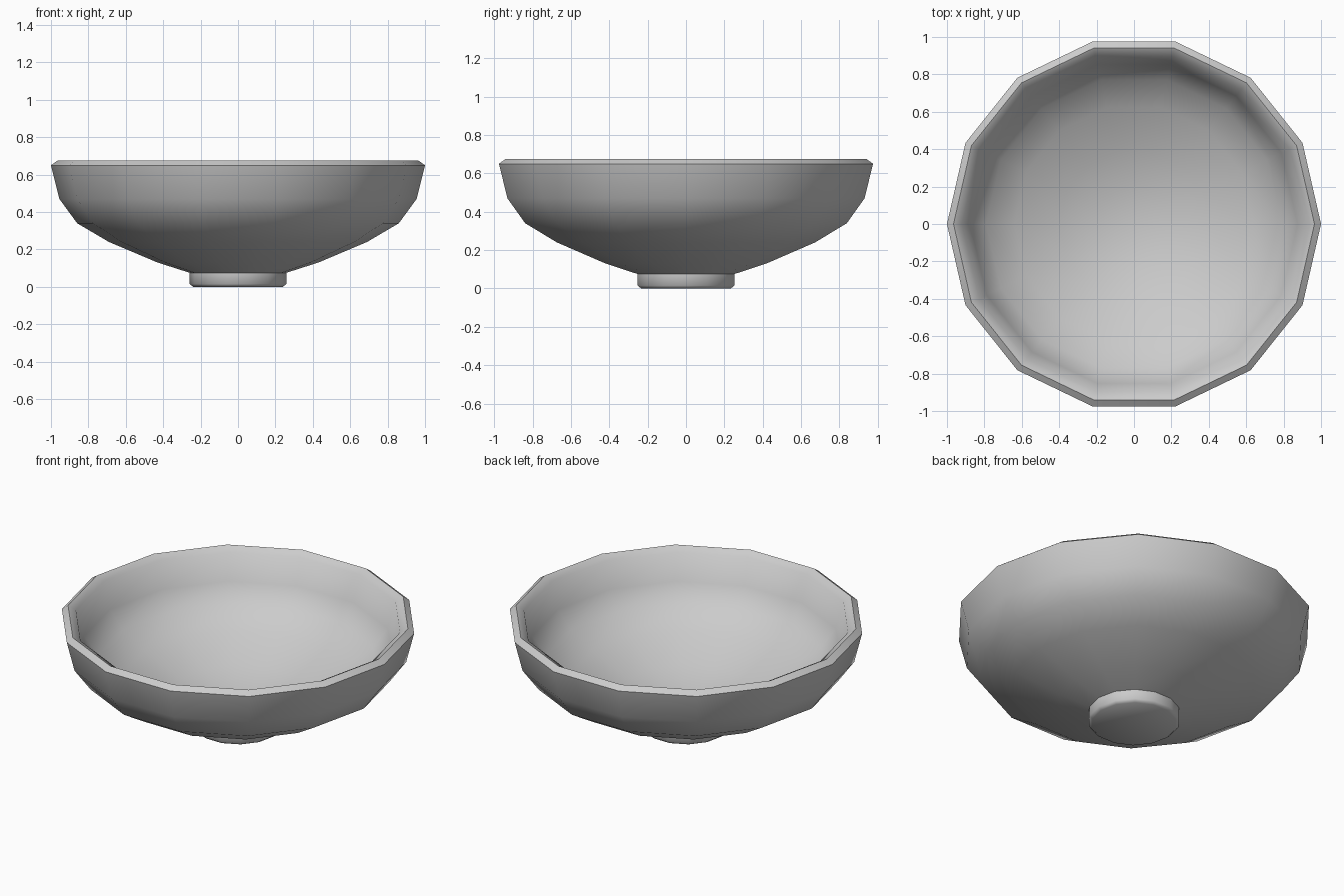
import bpy, bmesh, math

if "Cube" in bpy.data.objects:
    bpy.data.objects.remove(bpy.data.objects["Cube"])

SIDES = 14

def lathe(name, profile):
    """Revolve (radius, z) points about z; radius 0 becomes a single pole."""
    bm = bmesh.new()
    rings = []
    for r, z in profile:
        if r == 0:
            rings.append([bm.verts.new((0, 0, z))] * SIDES)
        else:
            rings.append([bm.verts.new((r * math.cos(2 * math.pi * i / SIDES),
                                        r * math.sin(2 * math.pi * i / SIDES), z))
                          for i in range(SIDES)])
    for a, b in zip(rings, rings[1:]):
        for i in range(SIDES):
            j = (i + 1) % SIDES
            bm.faces.new(list(dict.fromkeys((a[i], a[j], b[j], b[i]))))
    bmesh.ops.recalc_face_normals(bm, faces=bm.faces)
    mesh = bpy.data.meshes.new(name)
    bm.to_mesh(mesh)
    bm.free()
    obj = bpy.data.objects.new(name, mesh)
    bpy.context.collection.objects.link(obj)
    bpy.context.view_layer.objects.active = obj
    obj.select_set(True)
    bpy.ops.object.shade_smooth_by_angle(angle=math.radians(50))
    obj.select_set(False)
    return obj

# Foot, outer wall, rounded rim and hollow inside, as one closed profile
foot = [(0, 0), (0.24, 0), (0.258, 0.015), (0.258, 0.075)]
outer = [(0.43, 0.13), (0.69, 0.24), (0.86, 0.34), (0.955, 0.47)]
rim = [(1.0, 0.65), (0.965, 0.675), (0.92, 0.65)]
inner = [(0.875, 0.49), (0.79, 0.385), (0.64, 0.295), (0.40, 0.195),
         (0.20, 0.14), (0, 0.125)]
lathe("bowl", foot + outer + rim + inner)
